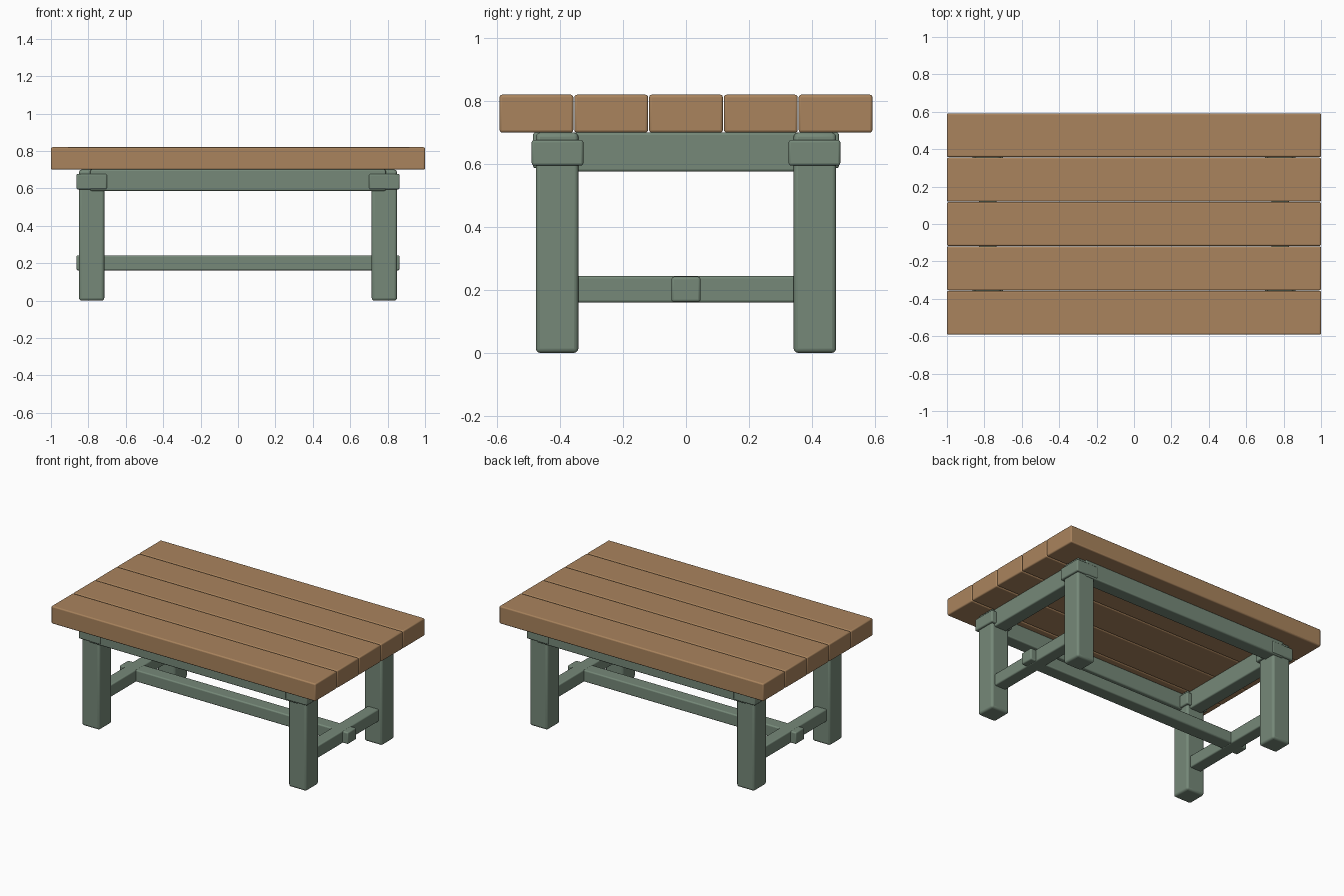
import bpy

old = bpy.data.objects.get("Cube")
if old:
    bpy.data.objects.remove(old, do_unlink=True)


def make_material(name, rgb):
    mat = bpy.data.materials.new(name)
    mat.use_nodes = True
    mat.diffuse_color = (*rgb, 1)
    mat.node_tree.nodes["Principled BSDF"].inputs["Base Color"].default_value = (*rgb, 1)
    return mat


wood = make_material("warm wood", (0.40, 0.23, 0.11))
paint = make_material("sage green paint", (0.18, 0.25, 0.19))


def beam(name, x, y, z, mat, bevel=0.008):
    """Rounded box spanning the (min, max) pairs x, y and z."""
    spans = (x, y, z)
    bpy.ops.mesh.primitive_cube_add(size=1, location=[(a + b) / 2 for a, b in spans])
    obj = bpy.context.object
    obj.name = name
    obj.scale = [b - a for a, b in spans]
    bpy.ops.object.transform_apply(location=False, rotation=False, scale=True)
    obj.data.materials.append(mat)
    mod = obj.modifiers.new("Rounded edges", "BEVEL")
    mod.width = bevel
    mod.segments = 3
    bpy.ops.object.shade_smooth_by_angle()
    return obj


def side_span(side, inner, outer):
    return tuple(sorted((side * inner, side * outer)))


# Table top planks
pitch, half = 0.2375, 0.117
for i in range(-2, 3):
    beam(f"plank_{i + 3}", (-1, 1), (i * pitch - half, i * pitch + half), (0.70, 0.82), wood)

# Legs with collars
for sx, side in ((1, "left"), (-1, "right")):
    for sy, end in ((-1, "front"), (1, "back")):
        beam(f"{end}_{side}_leg", side_span(sx, 0.715, 0.85),
             side_span(sy, 0.342, 0.477), (0, 0.70), paint, 0.014)
        beam(f"{end}_{side}_collar", side_span(sx, 0.70, 0.864),
             side_span(sy, 0.326, 0.49), (0.595, 0.677), paint)

# Long aprons
for sy, end in ((-1, "front"), (1, "back")):
    beam(f"{end}_apron", (-0.79, 0.79), side_span(sy, 0.395, 0.486), (0.587, 0.70), paint)

# End aprons and end stretchers
for sx, side in ((1, "left"), (-1, "right")):
    beam(f"{side}_apron", side_span(sx, 0.736, 0.829), (-0.41, 0.41), (0.576, 0.70), paint)
    beam(f"{side}_stretcher", side_span(sx, 0.74, 0.825), (-0.41, 0.41), (0.16, 0.244), paint)

# Long stretcher passing through the end stretchers
beam("long_stretcher", (-0.864, 0.864), (-0.046, 0.046), (0.162, 0.242), paint)
